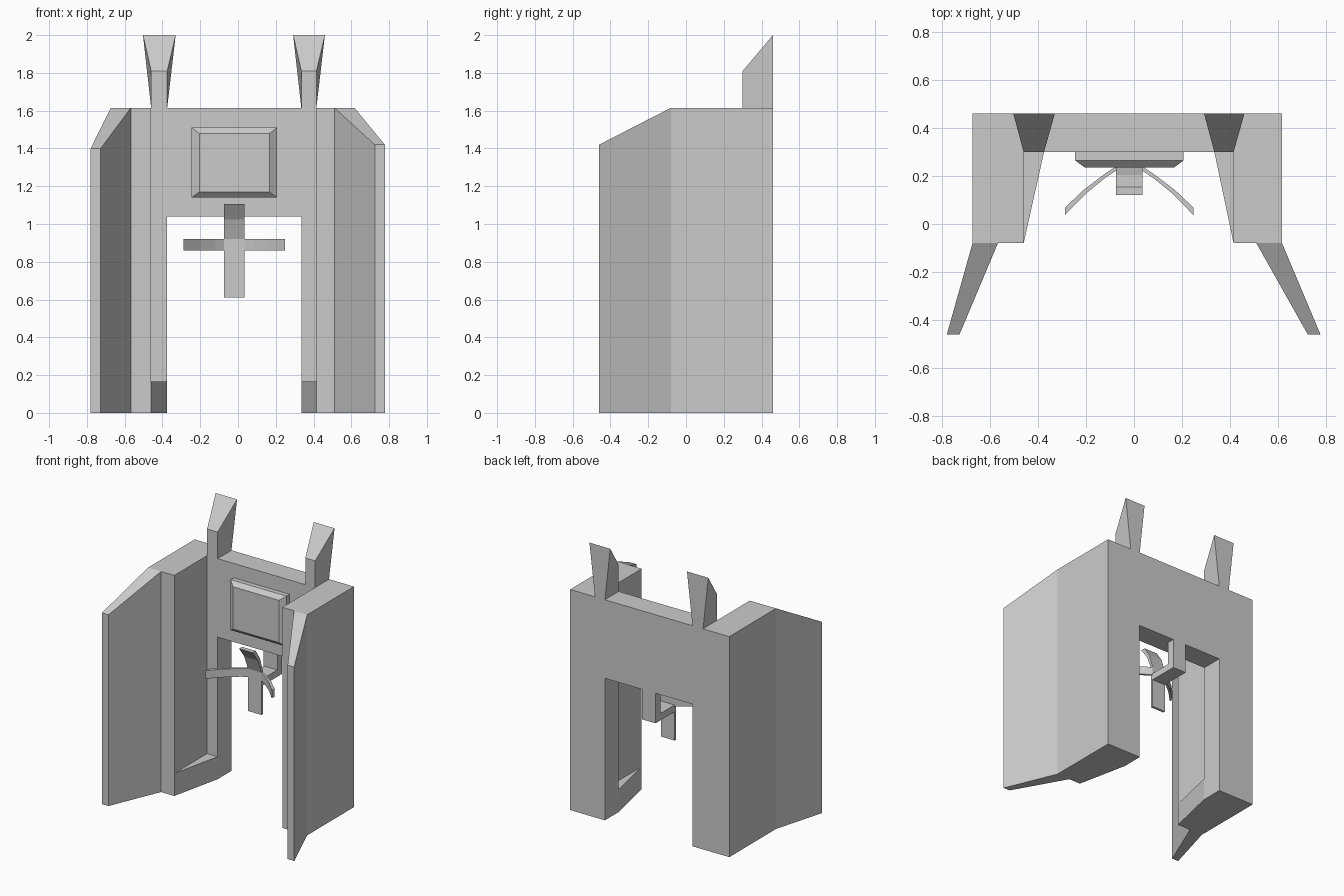
import bpy, bmesh

if "Cube" in bpy.data.objects:
    bpy.data.objects.remove(bpy.data.objects["Cube"])


def loft(name, *rings, split=None, drop=None):
    """Closed solid through matching rings; optionally split the last cap and lower some of its points."""
    bm = bmesh.new()
    loops = [[bm.verts.new(p) for p in ring] for ring in rings]
    n = len(loops[0])
    for lo, hi in zip(loops, loops[1:]):
        for i in range(n):
            j = (i + 1) % n
            bm.faces.new((lo[i], lo[j], hi[j], hi[i]))
    bm.faces.new(loops[0][::-1])
    bm.faces.new(loops[-1])
    if split:
        bmesh.ops.connect_verts(bm, verts=[loops[-1][i] for i in split])
    for i, z in (drop or {}).items():
        loops[-1][i].co.z = z
    bmesh.ops.recalc_face_normals(bm, faces=bm.faces)
    mesh = bpy.data.meshes.new(name)
    bm.to_mesh(mesh)
    bm.free()
    obj = bpy.data.objects.new(name, mesh)
    bpy.context.collection.objects.link(obj)
    return obj


def upright(name, plan, z0, z1, **kw):
    return loft(name, [(x, y, z0) for x, y in plan], [(x, y, z1) for x, y in plan], **kw)


def sideways(name, profile, x0, x1):
    return loft(name, [(x0, y, z) for y, z in profile], [(x1, y, z) for y, z in profile])


def rect(x0, x1, y0, y1):
    return [(x0, y0), (x1, y0), (x1, y1), (x0, y1)]


def front_rect(x0, x1, z0, z1, y):
    return [(x, y, z) for x, z in rect(x0, x1, z0, z1)]


BACK, PANEL, FRONT, TIP, TOP = 0.46, 0.30, -0.08, -0.46, 1.615

# side pillars with splayed flaps, foot wedges and horns
# columns: outer, flap tip outer, flap tip inner, flap root, inner wall, opening, flap tip height
sides = {
    "left": (-0.673, -0.78, -0.727, -0.567, -0.46, -0.375, 1.40),
    "right": (0.617, 0.777, 0.724, 0.51, 0.415, 0.335, 1.42),
}
for side, (out, tip_out, tip_in, root, wall, gap, tip_z) in sides.items():
    plan = [(out, BACK), (out, FRONT), (tip_out, TIP), (tip_in, TIP), (root, FRONT),
            (wall, FRONT), (wall, PANEL), (gap, PANEL), (gap, BACK)]
    upright(side + "_pillar", plan, 0, TOP, split=(1, 4), drop={2: tip_z, 3: tip_z})
    upright(side + "_foot_wedge", [(wall, FRONT), (gap, PANEL), (wall, PANEL)], 0, 0.165)
    a, b = sorted((wall, gap))
    loft(side + "_horn",
         [(x, y, TOP) for x, y in rect(a, b, PANEL, BACK)],
         [(a, PANEL, 1.81), (b, PANEL, 1.81), (b + 0.045, BACK, 2), (a - 0.043, BACK, 2)])

# cross panel above the opening
upright("cross_panel", rect(-0.375, 0.335, PANEL, BACK), 1.04, TOP)

# raised screen with chamfered rim
loft("screen",
     front_rect(-0.245, 0.207, 1.14, 1.51, PANEL),
     front_rect(-0.245, 0.207, 1.14, 1.51, 0.265),
     front_rect(-0.205, 0.167, 1.17, 1.48, 0.235))

# L-shaped bracket hanging under the panel
sideways("bracket", [(BACK, 1.04), (BACK, 0.82), (0.24, 0.82), (0.24, 0.87),
                     (0.405, 0.87), (0.405, 1.04)], -0.075, 0.035)

# upright grip whose top curls forward
sideways("grip_upright", [(0.24, 0.61), (0.24, 0.92), (0.205, 1.03), (0.155, 1.105),
                          (0.12, 1.105), (0.18, 1.025), (0.222, 0.92), (0.222, 0.61)],
         -0.075, 0.035)

# curved side arms of the grip
for side, s in (("left", -1), ("right", 1)):
    arm = [(0.055, 0.24), (0.10, 0.21), (0.19, 0.142), (0.268, 0.068),
           (0.268, 0.037), (0.18, 0.127), (0.10, 0.192), (0.055, 0.222)]
    upright(side + "_grip_arm", [(-0.02 + s * x, y) for x, y in arm], 0.86, 0.92)
